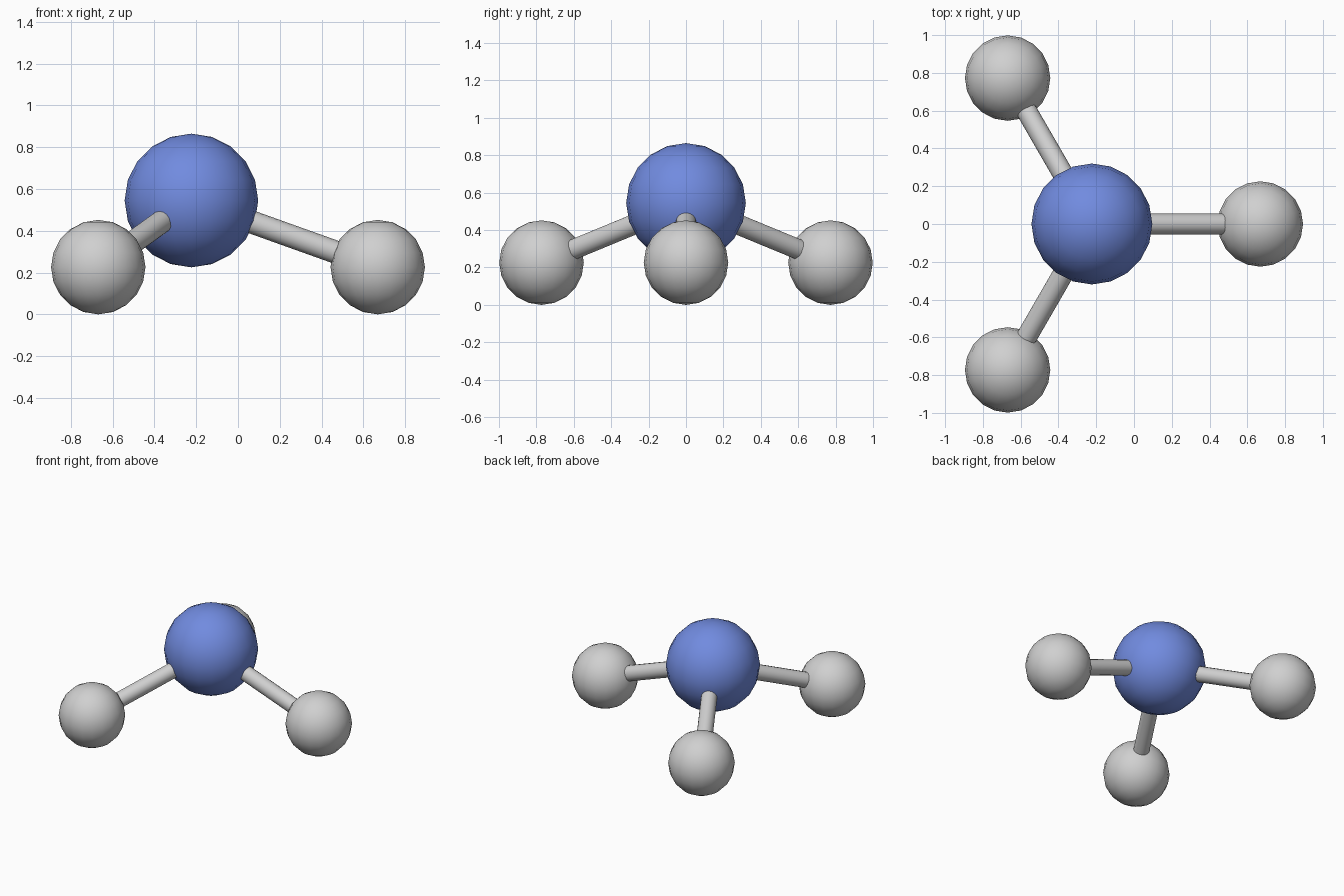
import bpy, math
from mathutils import Vector

if "Cube" in bpy.data.objects:
    bpy.data.objects.remove(bpy.data.objects["Cube"])


def make_material(name, rgb):
    m = bpy.data.materials.new(name)
    m.diffuse_color = (*rgb, 1)
    m.use_nodes = True
    m.node_tree.nodes["Principled BSDF"].inputs["Base Color"].default_value = m.diffuse_color
    return m


blue = make_material("blue", (0.165, 0.258, 0.74))
grey = make_material("light_grey", (0.63, 0.63, 0.63))


def finish(name, mat):
    ob = bpy.context.object
    ob.name = name
    ob.data.materials.append(mat)
    bpy.ops.object.shade_smooth_by_angle(angle=math.radians(40))


def ball(name, centre, radius, mat):
    bpy.ops.mesh.primitive_uv_sphere_add(segments=20, ring_count=10,
                                         radius=radius, location=centre)
    finish(name, mat)


def rod(name, a, b, radius, mat):
    d = b - a
    bpy.ops.mesh.primitive_cylinder_add(vertices=16, radius=radius,
                                        depth=d.length, location=(a + b) / 2)
    bpy.context.object.rotation_euler = d.to_track_quat('Z', 'Y').to_euler()
    finish(name, mat)


# Large central ball
centre = Vector((-0.223, 0, 0.545))
ball("central_ball", centre, 0.32, blue)

# Three outer balls, each joined to the centre by a rod
for i in range(3):
    a = math.radians(120 * i)
    outer = Vector((centre.x + 0.892 * math.cos(a), 0.892 * math.sin(a), 0.226))
    ball(f"outer_ball_{i + 1}", outer, 0.226, grey)
    rod(f"connecting_rod_{i + 1}", centre, outer, 0.055, grey)
